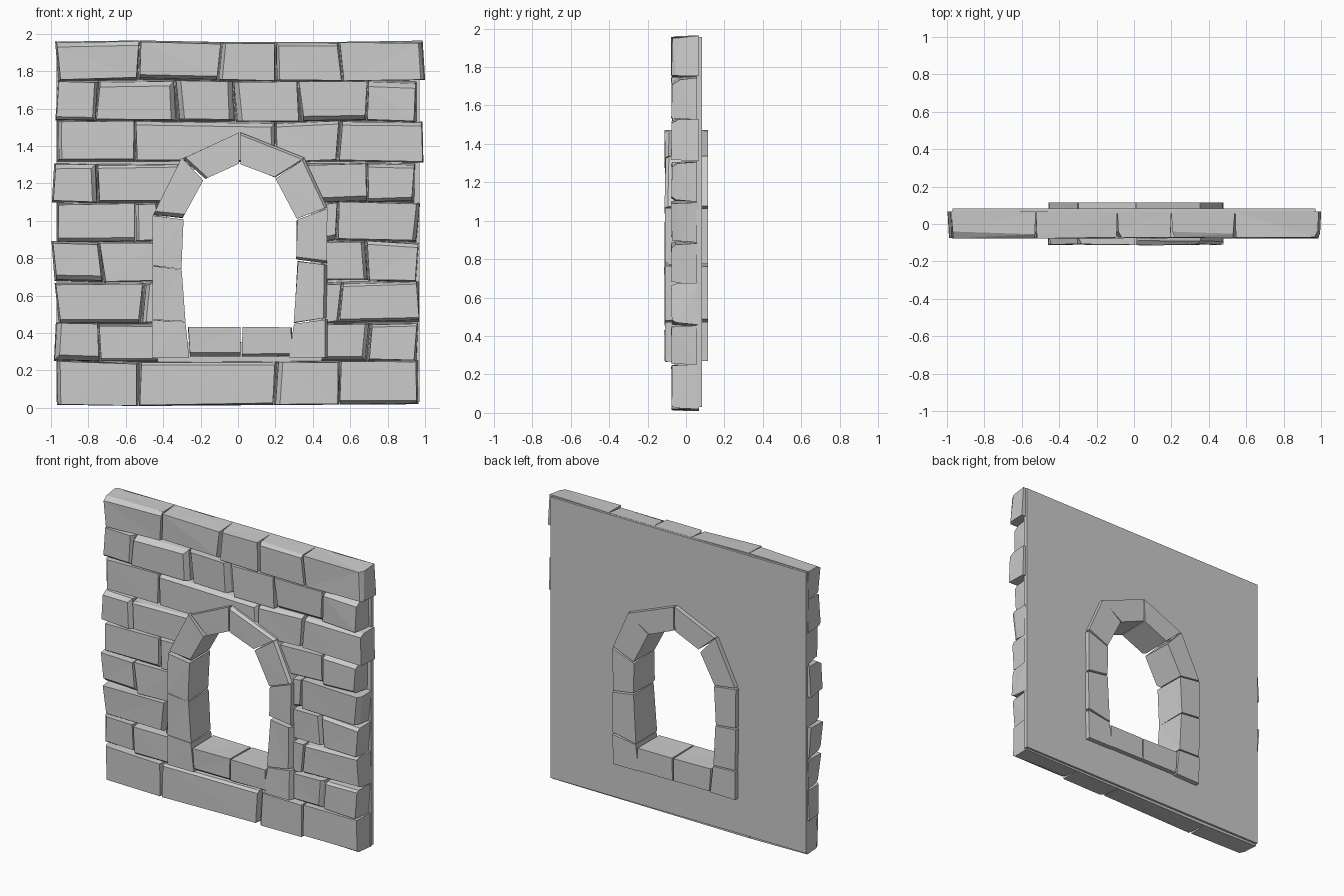
import bpy, bmesh, random
from mathutils import Vector

if "Cube" in bpy.data.objects:
    bpy.data.objects.remove(bpy.data.objects["Cube"])

random.seed(11)
R = random.uniform


def finish(name, bm):
    bmesh.ops.recalc_face_normals(bm, faces=bm.faces)
    me = bpy.data.meshes.new(name)
    bm.to_mesh(me)
    bm.free()
    ob = bpy.data.objects.new(name, me)
    bpy.context.collection.objects.link(ob)
    return ob


def stone(name, quad, y_front, y_back, inset, chips, back_inset=0.0):
    """Rough block: x/z quad extruded in y, front corners drawn in, some edges chipped."""
    bm = bmesh.new()
    cx = sum(p[0] for p in quad) / 4
    cz = sum(p[1] for p in quad) / 4

    def ring(y, amount, wobble):
        vs = []
        for x, z in quad:
            dx = amount * R(0.1, 1) * (-1 if x > cx else 1)
            dz = amount * R(0.1, 1) * (-1 if z > cz else 1)
            vs.append(bm.verts.new((x + dx, y + R(-wobble, wobble), z + dz)))
        return vs
    f = ring(y_front, inset, 0.004)
    b = ring(y_back, back_inset, 0.0)
    bm.faces.new(f)
    bm.faces.new(b[::-1])
    for i in range(4):
        j = (i + 1) % 4
        bm.faces.new((f[j], f[i], b[i], b[j]))
    bmesh.ops.recalc_face_normals(bm, faces=bm.faces)
    edges = [bm.edges.get((f[i], f[(i + 1) % 4])) for i in chips]
    if edges:
        bmesh.ops.bevel(bm, geom=edges, offset=R(0.012, 0.025), segments=1,
                        affect='EDGES', clamp_overlap=True)
    # skew chipped vertices so facets are uneven
    for v in bm.verts:
        if v.co.y < y_back - 0.03 and v.co.y > y_front + 0.006:
            v.co.y += R(0, 0.02)
    bmesh.ops.triangulate(bm, faces=[p for p in bm.faces if len(p.verts) > 3])
    return finish(name, bm)


# Back slab: flat panel with an arched hole, built as a ring
outer = [(-0.97, 0.03), (0.97, 0.03), (0.97, 0.78), (0.97, 1.1),
         (0.97, 1.955), (0.01, 1.955), (-0.97, 1.955), (-0.97, 1.03)]
hole = [(-0.36, 0.35), (0.38, 0.35), (0.39, 0.78), (0.39, 1.04),
        (0.27, 1.28), (0.01, 1.38), (-0.24, 1.27), (-0.38, 1.02)]
bm = bmesh.new()
rings = [[bm.verts.new((x, y, z)) for x, z in pts]
         for pts, y in ((outer, 0.055), (outer, 0.083), (hole, 0.083), (hole, 0.055))]
for k in range(4):
    a, b = rings[k], rings[(k + 1) % 4]
    for i in range(8):
        j = (i + 1) % 8
        bm.faces.new((a[i], a[j], b[j], b[i]))
finish("back_slab", bm)

# Brick courses: (bottom, top, runs of joint positions)
courses = [
    (0.015, 0.25, [[-0.97, -0.53, 0.20, 0.54, 0.965]]),
    (0.25, 0.455, [[-0.98, -0.74, -0.42], [0.44, 0.70, 0.96]]),
    (0.455, 0.675, [[-0.97, -0.51, -0.42], [0.44, 0.55, 0.97]]),
    (0.675, 0.89, [[-0.99, -0.73, -0.42], [0.44, 0.69, 0.96]]),
    (0.89, 1.10, [[-0.97, -0.55, -0.42], [0.44, 0.53, 0.965]]),
    (1.10, 1.31, [[-0.99, -0.75, -0.30], [0.35, 0.69, 0.945]]),
    (1.31, 1.53, [[-0.97, -0.55, 0.20, 0.54, 0.99]]),
    (1.53, 1.75, [[-0.97, -0.75, -0.33, -0.02, 0.33, 0.69, 0.955]]),
    (1.75, 1.962, [[-0.97, -0.53, -0.10, 0.20, 0.55, 0.995]]),
]
g = 0.001
for row, (z0, z1, runs) in enumerate(courses):
    for xs in runs:
        # joints lean: separate bottom and top x
        lean = [R(-0.012, 0.012) for _ in xs]
        rise = [R(-0.008, 0.008) for _ in xs]
        if row == 5:
            lean[-1 if xs[0] < 0 else 0] = 0.06 if xs[0] < 0 else -0.05
        for i in range(len(xs) - 1):
            q = [(xs[i] - lean[i] + g, z0 + rise[i]),
                 (xs[i + 1] - lean[i + 1] - g, z0 + rise[i + 1]),
                 (xs[i + 1] + lean[i + 1] - g, z1 + rise[i + 1] - g),
                 (xs[i] + lean[i] + g, z1 + rise[i] - g)]
            chips = random.sample(range(4), random.choice((1, 1, 2)))
            stone("wall_brick", q, -0.074, 0.068, 0.014, chips)

# Window surround: stones given as x/z quads
surround = {
    "sill_left": [(-0.26, 0.27), (0.02, 0.27), (0.02, 0.435), (-0.27, 0.435)],
    "sill_right": [(0.02, 0.27), (0.29, 0.27), (0.29, 0.435), (0.02, 0.435)],
    "right_jamb_low": [(0.27, 0.265), (0.48, 0.265), (0.48, 0.48), (0.295, 0.45)],
    "right_jamb_mid": [(0.295, 0.45), (0.48, 0.48), (0.48, 0.77), (0.315, 0.79)],
    "right_jamb_top": [(0.31, 0.79), (0.48, 0.77), (0.48, 1.07), (0.31, 1.01)],
    "arch_right_low": [(0.31, 1.01), (0.48, 1.07), (0.36, 1.34), (0.20, 1.23)],
    "arch_right_top": [(0.20, 1.23), (0.36, 1.34), (0.01, 1.475), (0.01, 1.30)],
    "arch_left_top": [(0.01, 1.30), (0.01, 1.475), (-0.30, 1.34), (-0.18, 1.22)],
    "arch_left_low": [(-0.18, 1.22), (-0.30, 1.34), (-0.46, 1.03), (-0.29, 1.01)],
    "left_jamb_top": [(-0.29, 1.01), (-0.46, 1.03), (-0.46, 0.76), (-0.30, 0.74)],
    "left_jamb_mid": [(-0.30, 0.74), (-0.46, 0.76), (-0.46, 0.47), (-0.28, 0.46)],
    "left_jamb_low": [(-0.28, 0.46), (-0.46, 0.47), (-0.46, 0.265), (-0.26, 0.265)],
}
for name, quad in surround.items():
    chips = [random.choice((0, 1, 2))] if "left_jamb" not in name else []
    stone(name, quad, -0.11, 0.115, 0.008 if chips else 0.003, chips, 0.009)
